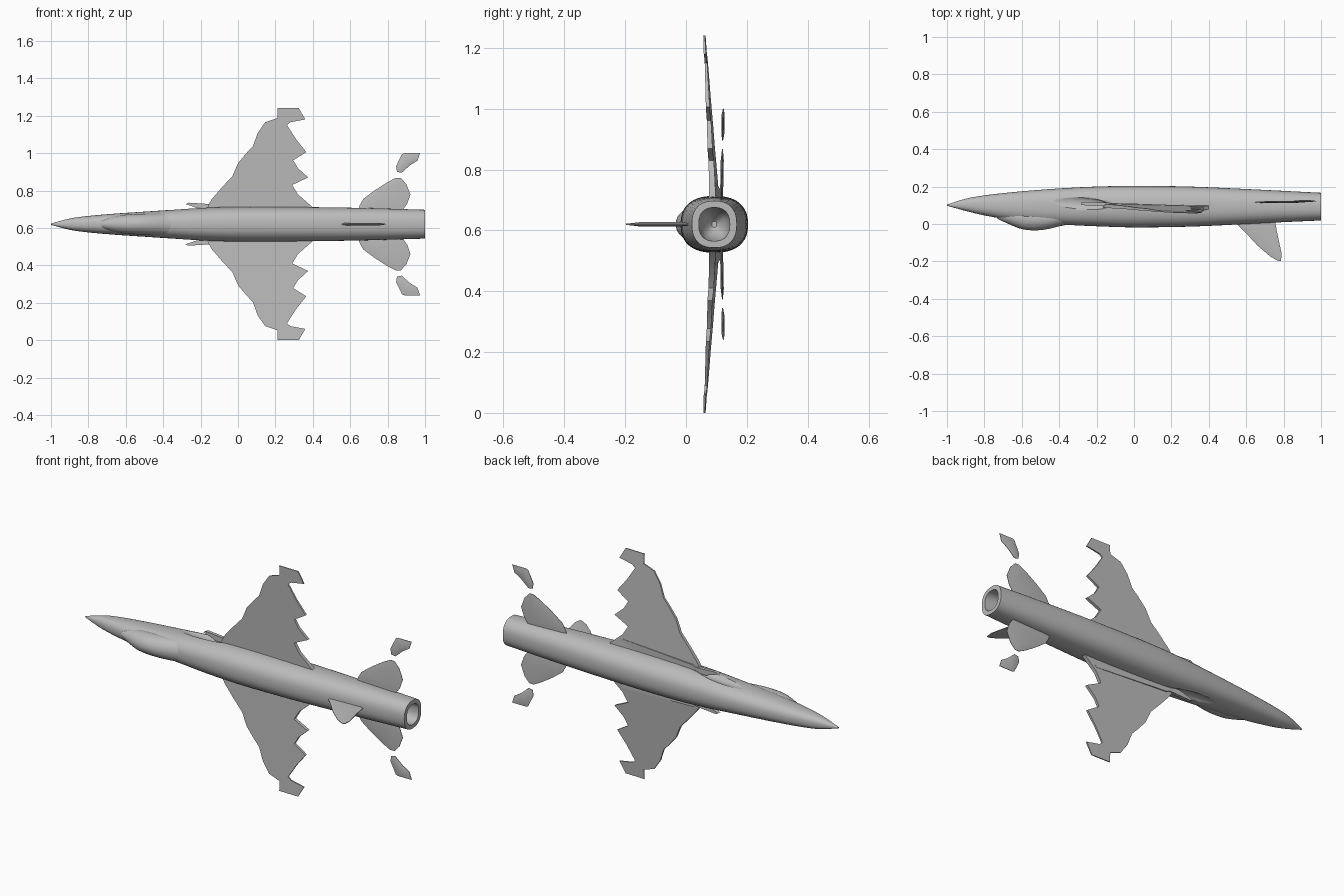
import bpy, bmesh, math
from mathutils import Vector

cube = bpy.data.objects.get("Cube")
if cube:
    bpy.data.objects.remove(cube, do_unlink=True)

MID = 0.62  # height of the aircraft's centre line

grey = bpy.data.materials.new("plain grey")
grey.use_nodes = True
COLOUR = (0.5, 0.5, 0.5, 1)
grey.diffuse_color = COLOUR
grey.node_tree.nodes["Principled BSDF"].inputs["Base Color"].default_value = COLOUR


def finish(bm, name, angle=35):
    bmesh.ops.recalc_face_normals(bm, faces=bm.faces)
    mesh = bpy.data.meshes.new(name)
    bm.to_mesh(mesh)
    bm.free()
    ob = bpy.data.objects.new(name, mesh)
    mesh.materials.append(grey)
    bpy.context.collection.objects.link(ob)
    bpy.ops.object.select_all(action="DESELECT")
    ob.select_set(True)
    bpy.context.view_layer.objects.active = ob
    bpy.ops.object.shade_smooth_by_angle(angle=math.radians(angle))
    return ob


def smooth_path(points, steps=4):
    """Catmull-Rom curve through the station values."""
    pts = [Vector(p) for p in points]
    out = []
    for i in range(len(pts) - 1):
        a, b, c, d = pts[max(i - 1, 0)], pts[i], pts[i + 1], pts[min(i + 2, len(pts) - 1)]
        for k in range(steps):
            t = k / steps
            out.append(b + (c - a) * t / 2 + (a * 2 - b * 5 + c * 4 - d) * t * t / 2
                       + (b * 3 - a - c * 3 + d) * t ** 3 / 2)
    return out + [pts[-1]]


def loft(name, stations, power, sides=40, angle=35):
    """Skin of rounded-square rings; a station is x, upper y, lower y, half width."""
    bm = bmesh.new()
    rings = []
    for x, top, bottom, half in stations:
        ring = []
        for k in range(sides):
            a = 2 * math.pi * k / sides
            c, s = math.cos(a), math.sin(a)
            c, s = (math.copysign(abs(v) ** (2 / power), v) for v in (c, s))
            ring.append(bm.verts.new((x, (top + bottom) / 2 + (bottom - top) / 2 * c,
                                      MID + half * s)))
        rings.append(ring)
    for r, q in zip(rings, rings[1:]):
        for k in range(sides):
            n = (k + 1) % sides
            bm.faces.new((r[k], r[n], q[n], q[k]))
    bm.faces.new(rings[0])
    bm.faces.new(rings[-1])
    return finish(bm, name, angle)


def slab(name, outline, place):
    """Flat plate; place(a, b, side) gives the point on either face."""
    bm = bmesh.new()
    front, back = ([bm.verts.new(place(a, b, s)) for a, b in outline] for s in (-1, 1))
    bm.faces.new(front)
    bm.faces.new(back)
    for k in range(len(outline)):
        n = (k + 1) % len(outline)
        bm.faces.new((front[k], front[n], back[n], back[k]))
    return finish(bm, name, 25)


def blade(name, outline, place):
    """Plate with thin rims rising to a thicker middle."""
    bm = bmesh.new()
    ca, cb = (sum(v) / len(outline) for v in zip(*outline))
    loops = []
    for scale, side in ((0.6, -1), (1, -0.25), (1, 0.25), (0.6, 1)):
        loops.append([bm.verts.new(place(ca + (a - ca) * scale, cb + (b - cb) * scale, side))
                      for a, b in outline])
    bm.faces.new(loops[0])
    bm.faces.new(loops[-1])
    for r, q in zip(loops, loops[1:]):
        for k in range(len(outline)):
            n = (k + 1) % len(outline)
            bm.faces.new((r[k], r[n], q[n], q[k]))
    return finish(bm, name, 40)


# Fuselage with the hollow exhaust turned inward at the tail
body = smooth_path([
    (-1, .098, .104, .003), (-.9, .07, .135, .03), (-.8, .046, .153, .044),
    (-.65, .02, .17, .057), (-.5, .005, .183, .067), (-.35, -.005, .193, .077),
    (-.2, -.012, .2, .087), (0, -.018, .204, .093), (.3, -.014, .2, .092),
    (.6, 0, .187, .088), (.8, .01, .177, .083), (1, .019, .167, .077)])
exhaust = [(1, .042, .144, .055), (.93, .044, .142, .053), (.86, .058, .128, .038),
           (.83, .085, .101, .01)]
fuselage = loft("fuselage", body + exhaust, 2.4)

# Cockpit canopy
loft("canopy", smooth_path([
    (-.73, .028, .07, .02), (-.67, .0, .09, .04), (-.6, -.027, .09, .051),
    (-.53, -.034, .09, .055), (-.46, -.027, .09, .057), (-.38, -.008, .09, .058),
    (-.3, .003, .09, .055)]), 2)

wing_outline = [
    (-.17, .06), (-.16, .1), (-.14, .134), (-.085, .198), (-.03, .257), (0, .326),
    (.045, .38), (.08, .417), (.105, .487), (.145, .545), (.21, .567), (.21, .62),
    (.325, .62), (.36, .56), (.28, .545), (.262, .53), (.31, .455), (.365, .385),
    (.295, .342), (.32, .3), (.375, .25), (.29, .21), (.32, .16), (.4, .09), (.38, .06)]
tailplane_outline = [
    (.64, .06), (.65, .1), (.67, .135), (.73, .18), (.8, .225), (.845, .248), (.87, .247),
    (.9, .215), (.922, .16), (.905, .11), (.87, .06)]
tip_outline = [
    (.85, .28), (.845, .31), (.877, .375), (.89, .38), (.973, .38), (.96, .34),
    (.92, .315), (.875, .275)]
strake_outline = [(-.28, .107), (-.265, .115), (-.14, .107), (-.1, .08), (-.2, .08)]
ridge_outline = [(-.18, .085), (-.12, .115), (.32, .135), (.34, .12), (.2, .085)]

for side, label in ((1, "upper"), (-1, "lower")):
    def wing_point(x, u, face):
        y = .1 - .02 * x - .055 * u + face * (.012 - .015 * u)
        return x, y, MID + side * u

    def ridge_point(x, u, face):
        return x, .1 - .035 * x + face * .009, MID + side * u

    def tail_point(x, u, face):
        return x, .115 + .02 * u + face * .005, MID + side * u

    slab(label + "_wing", wing_outline, wing_point)
    slab(label + "_wing_root_strake", strake_outline, ridge_point)
    slab(label + "_wing_ridge", ridge_outline, ridge_point)
    blade(label + "_tailplane", tailplane_outline, tail_point)
    blade(label + "_tailplane_tip", tip_outline, tail_point)

    # Sunken air intake cut into the fuselage side
    bm = bmesh.new()
    bmesh.ops.create_uvsphere(bm, u_segments=32, v_segments=16, radius=1)
    for v in bm.verts:
        v.co = (-.32 + .19 * v.co.x, .115 + .036 * v.co.y - .015 * v.co.x,
                MID + side * .088 + .022 * v.co.z)
    cutter = finish(bm, label + "_intake_cutter")
    cutter.hide_render = True
    cutter.hide_set(True)
    cut = fuselage.modifiers.new(label + "_intake", "BOOLEAN")
    cut.operation = "DIFFERENCE"
    cut.solver = "EXACT"
    cut.object = cutter

# Tail fin
fin_outline = [(.52, .03), (.55, 0), (.6, -.05), (.66, -.115), (.73, -.175), (.77, -.197),
               (.785, -.198), (.79, -.16), (.77, -.07), (.757, 0), (.755, .03)]
blade("tail_fin", fin_outline, lambda x, y, face: (x, y, MID + face * .007))
